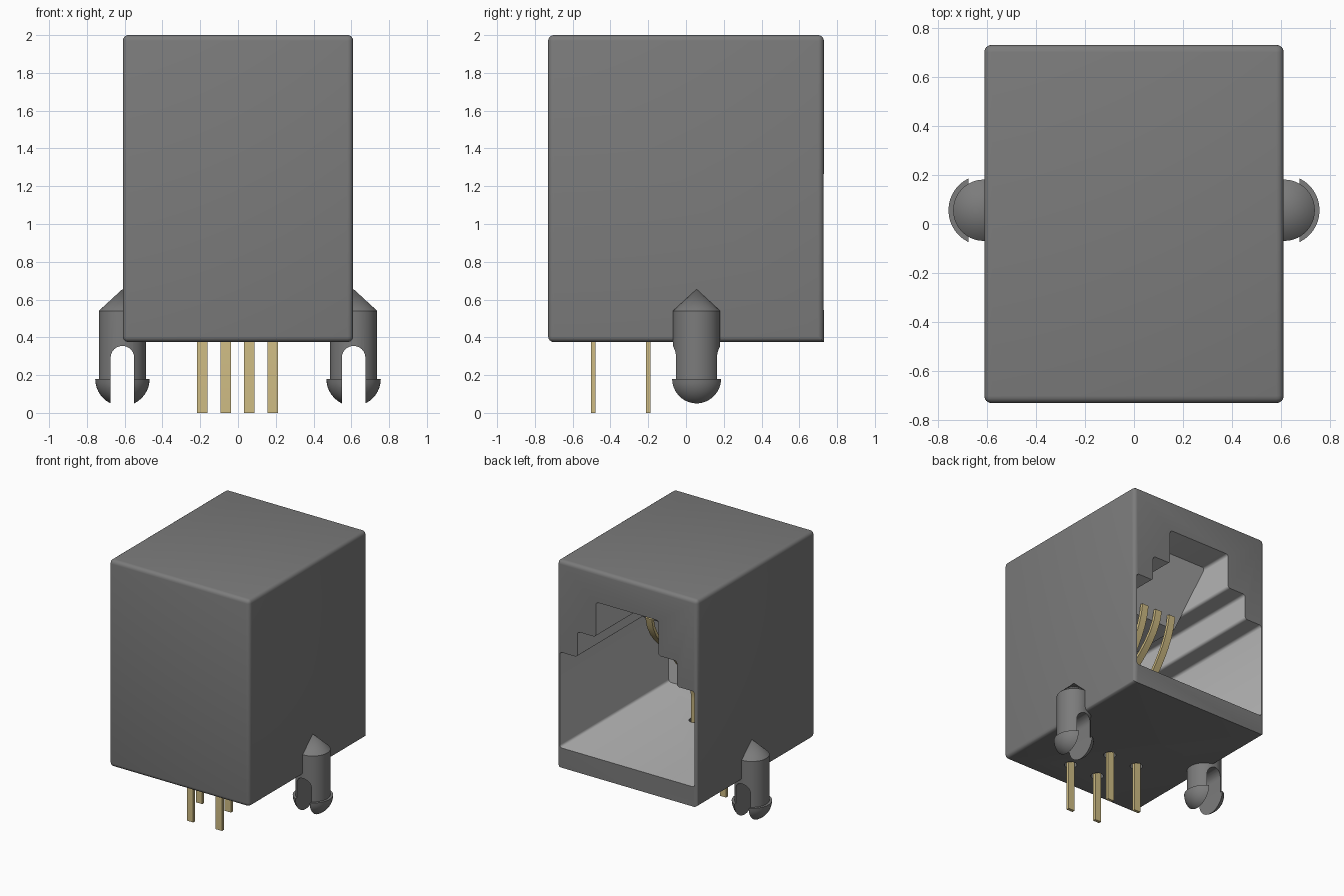
import bpy, bmesh, math
from mathutils import Vector
from mathutils.geometry import interpolate_bezier

if "Cube" in bpy.data.objects:
    bpy.data.objects.remove(bpy.data.objects["Cube"], do_unlink=True)


def material(name, rgb):
    m = bpy.data.materials.new(name)
    m.use_nodes = True
    m.diffuse_color = (*rgb, 1)
    m.node_tree.nodes["Principled BSDF"].inputs["Base Color"].default_value = (*rgb, 1)
    return m


housing_grey = material("housing grey", (0.2, 0.2, 0.2))
cavity_grey = material("cavity light grey", (0.48, 0.48, 0.48))
contact_gold = material("contact gold", (0.62, 0.50, 0.23))


def finish(name, bm, mat):
    bmesh.ops.recalc_face_normals(bm, faces=bm.faces)
    me = bpy.data.meshes.new(name)
    bm.to_mesh(me)
    bm.free()
    ob = bpy.data.objects.new(name, me)
    bpy.context.collection.objects.link(ob)
    me.materials.append(mat)
    return ob


def activate(ob):
    bpy.ops.object.select_all(action='DESELECT')
    ob.select_set(True)
    bpy.context.view_layer.objects.active = ob


def smooth(ob):
    activate(ob)
    bpy.ops.object.shade_smooth_by_angle(angle=math.radians(35))


def prism(name, pts, axis, lo, hi, mat, round_edges=0):
    """Extrude an outline along x (outline in y, z) or y (outline in x, z)."""
    bm = bmesh.new()
    put = (lambda p, d: (d, p[0], p[1])) if axis == 'x' else (lambda p, d: (p[0], d, p[1]))
    a = [bm.verts.new(put(p, lo)) for p in pts]
    b = [bm.verts.new(put(p, hi)) for p in pts]
    bm.faces.new(a)
    bm.faces.new(b[::-1])
    n = len(pts)
    for i in range(n):
        j = (i + 1) % n
        bm.faces.new((a[i], b[i], b[j], a[j]))
    if round_edges:
        k = 0 if axis == 'x' else 1
        long_edges = [e for e in bm.edges if abs(e.verts[0].co[k] - e.verts[1].co[k]) > 1e-4]
        bmesh.ops.bevel(bm, geom=long_edges, offset=round_edges, segments=3,
                        profile=0.5, affect='EDGES')
    return finish(name, bm, mat)


def rect(x0, x1, z0, z1):
    return [(x0, z0), (x1, z0), (x1, z1), (x0, z1)]


def lathe(name, profile, centre, mat, steps=40):
    """Revolve (radius, z) points about a vertical axis."""
    bm = bmesh.new()
    vs = [bm.verts.new((r, 0, z)) for r, z in profile]
    es = [bm.edges.new(p) for p in zip(vs, vs[1:])]
    bmesh.ops.spin(bm, geom=vs + es, cent=(0, 0, 0), axis=(0, 0, 1),
                   angle=2 * math.pi, steps=steps, use_merge=True)
    bmesh.ops.remove_doubles(bm, verts=bm.verts, dist=1e-4)
    bmesh.ops.translate(bm, verts=bm.verts, vec=(*centre, 0))
    return finish(name, bm, mat)


def cut(ob, cutter):
    mod = ob.modifiers.new("cut", 'BOOLEAN')
    mod.operation = 'DIFFERENCE'
    mod.solver = 'EXACT'
    mod.material_mode = 'TRANSFER'
    mod.object = cutter
    activate(ob)
    bpy.ops.object.modifier_apply(modifier=mod.name)
    bpy.data.objects.remove(cutter, do_unlink=True)


# Housing block, rounded everywhere but the lower edge under the opening
bm = bmesh.new()
bmesh.ops.create_cube(bm, size=1)
for v in bm.verts:
    v.co = (v.co.x * 1.22, v.co.y * 1.46, 1.1875 + v.co.z * 1.625)
edges = [e for e in bm.edges if not all(v.co.y > 0 and v.co.z < 1 for v in e.verts)]
bmesh.ops.bevel(bm, geom=edges, offset=0.03, segments=4, profile=0.5, affect='EDGES')
housing = finish("housing", bm, housing_grey)

# Stepped plug cavity, open at the back
half = [(0.585, 0.53), (0.585, 1.28), (0.432, 1.28), (0.432, 1.48), (0.272, 1.48), (0.272, 1.755)]
outline = half + [(-x, z) for x, z in reversed(half)]
cut(housing, prism("cavity_cutter", outline, 'y', -0.62, 0.85, cavity_grey, 0.02))

# Sloping latch ramp under the cavity roof
prism("latch_ramp", [(0.49, 1.775), (0.47, 1.755), (0.12, 1.40), (-0.63, 1.40), (-0.63, 1.775)],
      'x', -0.277, 0.277, cavity_grey)

# Contacts: straight pins that turn into springs inside, through round holes
PIN_Y = {-0.19: -0.20, -0.065: -0.49, 0.06: -0.20, 0.185: -0.49}
for i, (x, y) in enumerate(PIN_Y.items()):
    cut(housing, lathe("hole_cutter", [(0, 0.3), (0.045, 0.3), (0.045, 0.6), (0, 0.6)],
                       (x, y), housing_grey, 24))
    bend = interpolate_bezier(Vector((y, 0.7, 0)), Vector((y, 0.95, 0)),
                              Vector((0.15, 1.1, 0)), Vector((0.19, 1.45, 0)), 14)
    path = [Vector((y, 0, 0))] + list(bend)
    left, right = [], []
    for k, p in enumerate(path):
        t = (path[min(k + 1, len(path) - 1)] - path[max(k - 1, 0)]).normalized()
        n = Vector((-t.y, t.x, 0)) * 0.012
        left.append((p + n)[:2])
        right.append((p - n)[:2])
    smooth(prism(f"contact_{i + 1}", left + right[::-1], 'x', x - 0.0275, x + 0.0275, contact_gold))

smooth(housing)

# Split mounting pegs on both sides: domed foot, shaft, cone tip
dome = [(0.144 * math.sin(a), 0.18 - 0.144 * math.cos(a))
        for a in [k * math.pi / 20 for k in range(11)]]
arch = [(0.0625 * math.cos(a), 0.292 + 0.0625 * math.sin(a))
        for a in [k * math.pi / 12 for k in range(13)]]
for side, s in (("left", 1), ("right", -1)):
    cx = 0.612 * s
    peg = lathe(f"mounting_peg_{side}", dome + [(0.125, 0.18), (0.125, 0.54), (0, 0.655)],
                (cx, 0.056), housing_grey)
    slot = [(cx + x, z) for x, z in arch + [(-0.0625, -0.05), (0.0625, -0.05)]]
    cut(peg, prism("slot_cutter", slot, 'y', -0.3, 0.4, housing_grey))
    # trim the part that would enter the cavity
    x0, x1 = sorted((0.4 * s, 0.598 * s))
    cut(peg, prism("trim_cutter", rect(x0, x1, 0.45, 0.8), 'y', -0.3, 0.4, housing_grey))
    smooth(peg)
